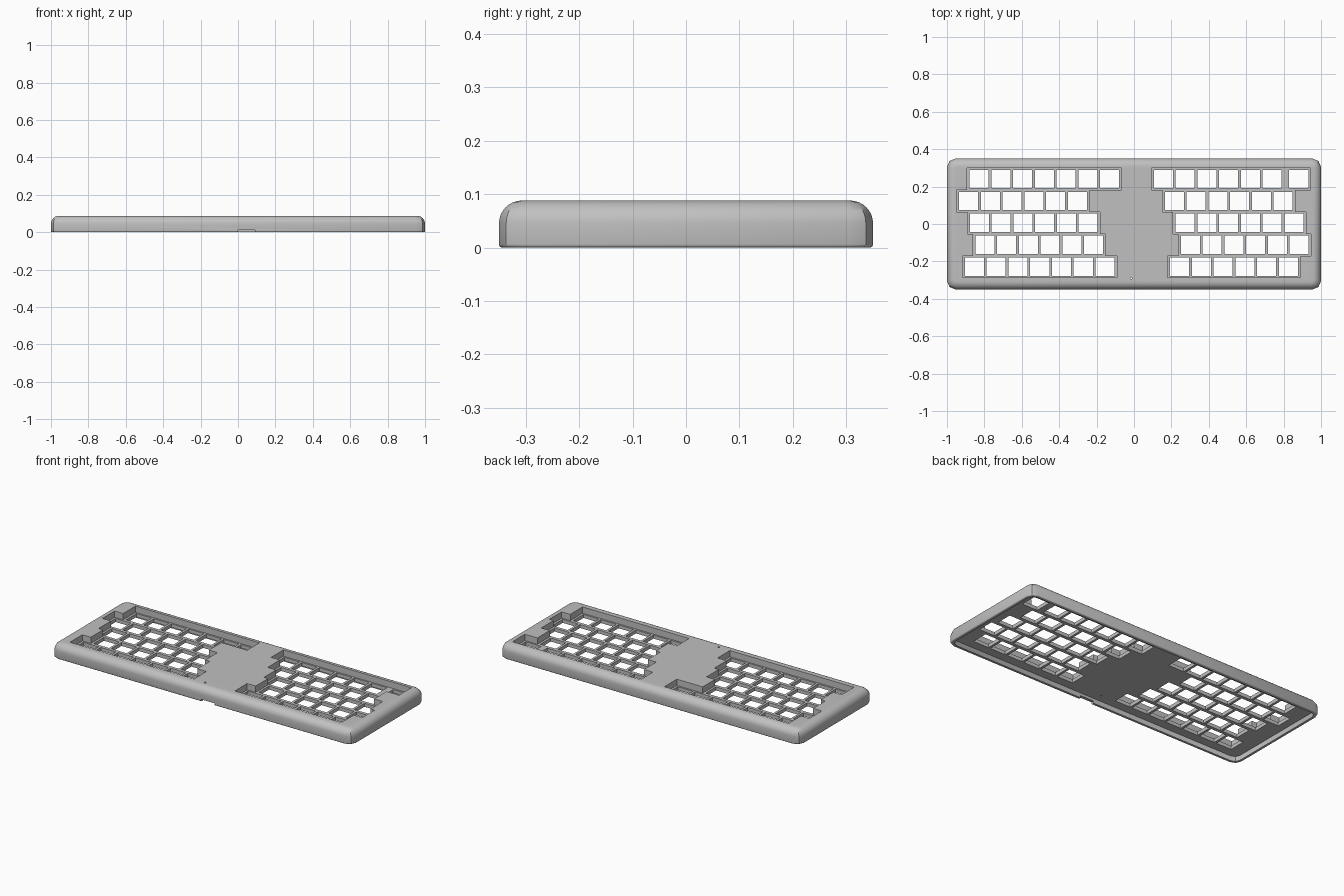
import bpy
import bmesh
from mathutils import Vector

default = bpy.data.objects.get("Cube")
if default:
    bpy.data.objects.remove(default, do_unlink=True)

PITCH_X, PITCH_Y = 0.1163, 0.1173   # spacing of the key grid
HOLE_X, HOLE_Y = 0.102, 0.098       # key opening size
RIM = 0.013                         # recess border around the openings
TOP_ROW = 0.2405
WIDTH, DEPTH, HEIGHT = 2.0, 0.70, 0.088
PLATE_LOW, PLATE_HIGH = 0.029, 0.05

# Key rows from back to front: first opening's left edge, number of openings
LEFT_ROWS = [(-0.879, 7), (-0.935, 6), (-0.878, 6), (-0.848, 6), (-0.904, 7)]
RIGHT_ROWS = [(0.106, 6), (0.165, 6), (0.222, 6), (0.25, 6), (0.193, 6)]
EXTRA_KEY = 0.83       # lone opening at the end of the right back row

grey = bpy.data.materials.new("case grey")
grey.use_nodes = True
colour = (0.53, 0.53, 0.53, 1)
grey.diffuse_color = colour
grey.node_tree.nodes["Principled BSDF"].inputs["Base Color"].default_value = colour


def finish(bm, name):
    bmesh.ops.recalc_face_normals(bm, faces=bm.faces)
    mesh = bpy.data.meshes.new(name)
    bm.to_mesh(mesh)
    bm.free()
    obj = bpy.data.objects.new(name, mesh)
    bpy.context.collection.objects.link(obj)
    mesh.materials.append(grey)
    return obj


def add_prism(bm, points, low, high):
    face = bm.faces.new([bm.verts.new((x, y, low)) for x, y in points])
    top = bmesh.ops.extrude_face_region(bm, geom=[face])["geom"]
    verts = [v for v in top if isinstance(v, bmesh.types.BMVert)]
    bmesh.ops.translate(bm, verts=verts, vec=Vector((0, 0, high - low)))


def rect(x0, x1, y0, y1):
    return [(x0, y0), (x1, y0), (x1, y1), (x0, y1)]


def bevel(bm, test, radius, segments):
    edges = [e for e in bm.edges if test(*(v.co for v in e.verts))]
    bmesh.ops.bevel(bm, geom=edges, offset=radius, segments=segments,
                    profile=0.5, affect='EDGES')


def rounded_block(name, w, d, low, high, corner, top=0, bottom=0):
    bm = bmesh.new()
    add_prism(bm, rect(-w / 2, w / 2, -d / 2, d / 2), low, high)
    bevel(bm, lambda a, b: abs(a.z - b.z) > 0.001, corner, 2)
    if top:
        bevel(bm, lambda a, b: min(a.z, b.z) > high - 0.0001, top, 8)
    if bottom:
        bevel(bm, lambda a, b: max(a.z, b.z) < low + 0.0001, bottom, 3)
    return finish(bm, name)


def cut(target, cutter):
    mod = target.modifiers.new("cut", 'BOOLEAN')
    mod.operation = 'DIFFERENCE'
    mod.solver = 'EXACT'
    mod.object = cutter
    bpy.context.view_layer.objects.active = target
    bpy.ops.object.modifier_apply(modifier=mod.name)
    bpy.data.objects.remove(cutter, do_unlink=True)


def row_y(i):
    return TOP_ROW - i * PITCH_Y


def recess_outline(rows, back_end=None):
    # Staircase outline: down the left ends, back up the right ends
    left, right = [], []
    for i, (start, count) in enumerate(rows):
        high = row_y(i) + PITCH_Y / 2
        low = row_y(i) - PITCH_Y / 2
        end = start + (count - 1) * PITCH_X + HOLE_X + RIM
        if i == 0 and back_end:
            end = back_end
        left += [(start - RIM, high), (start - RIM, low)]
        right += [(end, high), (end, low)]
    return left + right[::-1]


# Case shell, hollow underneath
case = rounded_block("keyboard_case", WIDTH, DEPTH, 0, HEIGHT, 0.046, 0.043, 0.006)
cut(case, rounded_block("cavity_cutter", WIDTH - 0.036, DEPTH - 0.036,
                        -0.05, PLATE_LOW, 0.035))

# Stepped recesses above the key plate
bm = bmesh.new()
add_prism(bm, recess_outline(LEFT_ROWS), PLATE_HIGH, 0.2)
add_prism(bm, recess_outline(RIGHT_ROWS, EXTRA_KEY + HOLE_X + RIM), PLATE_HIGH, 0.2)
cut(case, finish(bm, "recess_cutter"))

# Key openings through the plate
bm = bmesh.new()
for rows in (LEFT_ROWS, RIGHT_ROWS):
    for i, (start, count) in enumerate(rows):
        xs = [start + k * PITCH_X for k in range(count)]
        if rows is RIGHT_ROWS and i == 0:
            xs.append(EXTRA_KEY)
        for x in xs:
            y = row_y(i)
            add_prism(bm, rect(x, x + HOLE_X, y - HOLE_Y / 2, y + HOLE_Y / 2),
                      -0.1, 0.07)
cut(case, finish(bm, "key_cutter"))

# Cable notch in the front edge and a pinhole for the indicator
bm = bmesh.new()
add_prism(bm, rect(0, 0.09, -0.4, -0.31), -0.1, 0.013)
add_prism(bm, rect(-0.02, -0.01, -0.295, -0.285), -0.1, 0.2)
cut(case, finish(bm, "notch_cutter"))

# Smooth rounded edges, crisp cut edges
bpy.ops.object.select_all(action='DESELECT')
case.select_set(True)
bpy.context.view_layer.objects.active = case
bpy.ops.object.shade_smooth_by_angle(angle=0.6)
